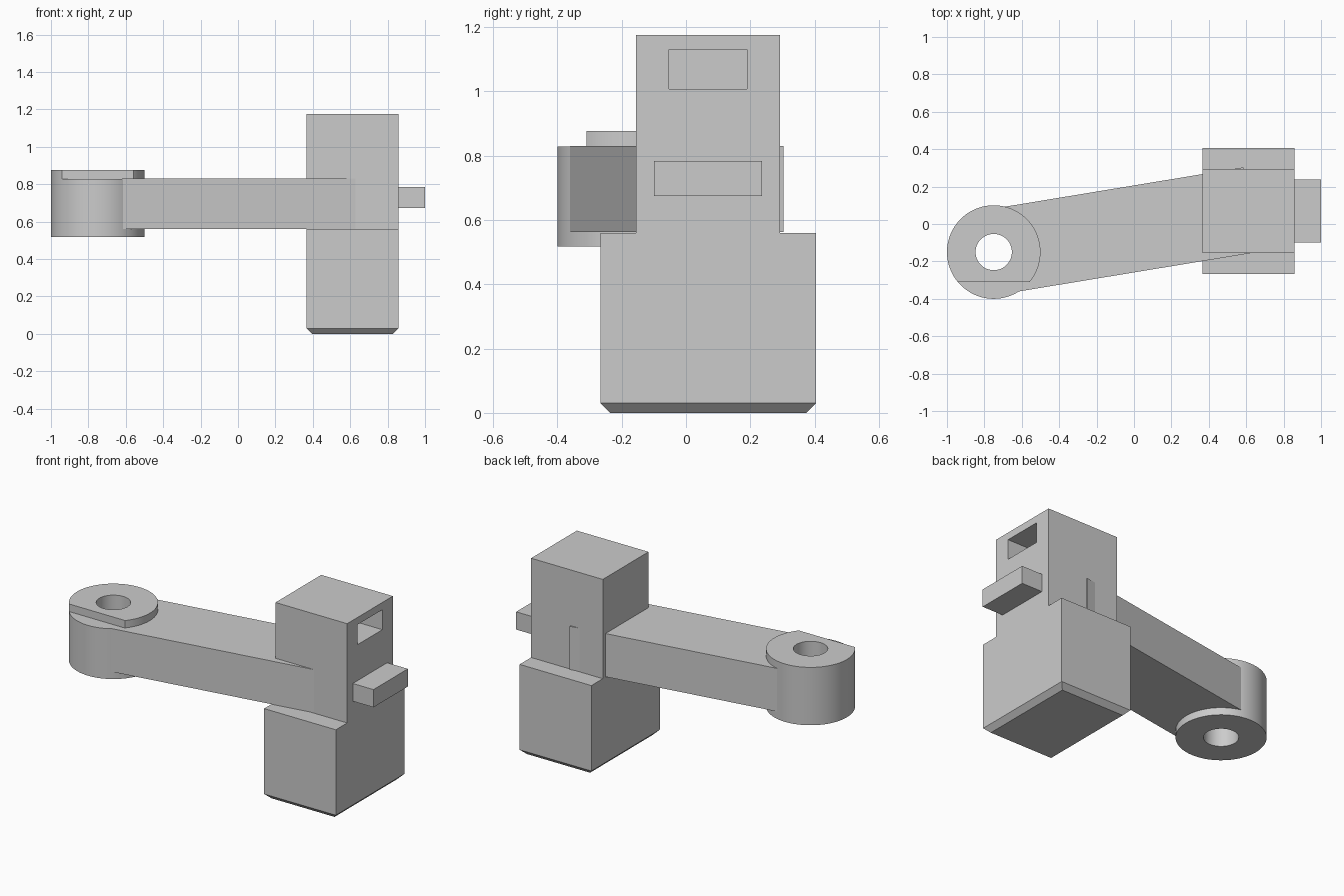
import bpy, bmesh, math
from mathutils import Matrix, Vector

if "Cube" in bpy.data.objects:
    bpy.data.objects.remove(bpy.data.objects["Cube"])

grey = bpy.data.materials.new("plain grey")
grey.diffuse_color = (0.6, 0.6, 0.6, 1)
grey.use_nodes = True
grey.node_tree.nodes["Principled BSDF"].inputs["Base Color"].default_value = grey.diffuse_color


def finish(name, bm):
    bmesh.ops.recalc_face_normals(bm, faces=bm.faces[:])
    mesh = bpy.data.meshes.new(name)
    bm.to_mesh(mesh)
    bm.free()
    ob = bpy.data.objects.new(name, mesh)
    bpy.context.collection.objects.link(ob)
    mesh.materials.append(grey)
    return ob


def box(name, x, y, z, chamfer=0):
    """Box from (min, max) pairs, optionally chamfered around its base."""
    bm = bmesh.new()
    steps = [(z[0], chamfer), (z[0] + chamfer, 0), (z[1], 0)] if chamfer else [(z[0], 0), (z[1], 0)]
    rings = []
    for h, c in steps:
        rings.append([bm.verts.new(p) for p in (
            (x[0] + c, y[0] + c, h), (x[1] - c, y[0] + c, h),
            (x[1] - c, y[1] - c, h), (x[0] + c, y[1] - c, h))])
    bm.faces.new(rings[0])
    bm.faces.new(rings[-1])
    for a, b in zip(rings, rings[1:]):
        for i in range(4):
            j = (i + 1) % 4
            bm.faces.new((a[i], a[j], b[j], b[i]))
    return finish(name, bm)


def cylinder(name, centre, r, z, n=96):
    bm = bmesh.new()
    bmesh.ops.create_cone(bm, cap_ends=True, segments=n, radius1=r, radius2=r, depth=z[1] - z[0],
                          matrix=Matrix.Translation((centre[0], centre[1], sum(z) / 2)))
    return finish(name, bm)


def cut(ob, cutter):
    """Subtract the cutter, apply and delete it."""
    mod = ob.modifiers.new("cut", 'BOOLEAN')
    mod.operation = 'DIFFERENCE'
    mod.solver = 'EXACT'
    mod.object = cutter
    bpy.context.view_layer.objects.active = ob
    bpy.ops.object.modifier_apply(modifier=mod.name)
    bpy.data.objects.remove(cutter, do_unlink=True)


def smooth(ob):
    bpy.ops.object.select_all(action='DESELECT')
    ob.select_set(True)
    bpy.context.view_layer.objects.active = ob
    bpy.ops.object.shade_smooth_by_angle(angle=math.radians(30))


PIVOT = (-0.75, -0.15)

# Round pivot boss with a through hole and a flat step on its front
boss = cylinder("pivot_boss", PIVOT, 0.25, (0.517, 0.876))
cut(boss, cylinder("hole_cutter", PIVOT, 0.097, (0.4, 1.0), 64))
cut(boss, box("step_cutter", (-1.2, -0.3), (-0.6, -0.31), (0.829, 1.0)))
smooth(boss)

# Slanted arm running from the boss into the upper block
angle = math.atan(0.165)
arm = box("arm", (0, 1.392), (-0.2295, 0.2295), (0.562, 0.83))
arm.data.transform(Matrix.Translation((*PIVOT, 0)) @ Matrix.Rotation(angle, 4, 'Z'))
cut(arm, cylinder("boss_clearance_cutter", PIVOT, 0.2485, (0.4, 1.0)))

# Stepped block: wide base with chamfered foot, narrower top with side pocket
box("lower_block", (0.366, 0.858), (-0.266, 0.405), (0, 0.56), 0.03)
upper = box("upper_block", (0.366, 0.858), (-0.155, 0.293), (0.56, 1.176))
cut(upper, box("pocket_cutter", (0.61, 0.95), (-0.053, 0.19), (1.007, 1.131)))

# Square peg on the side
box("side_peg", (0.856, 1.0), (-0.1, 0.237), (0.674, 0.784))
